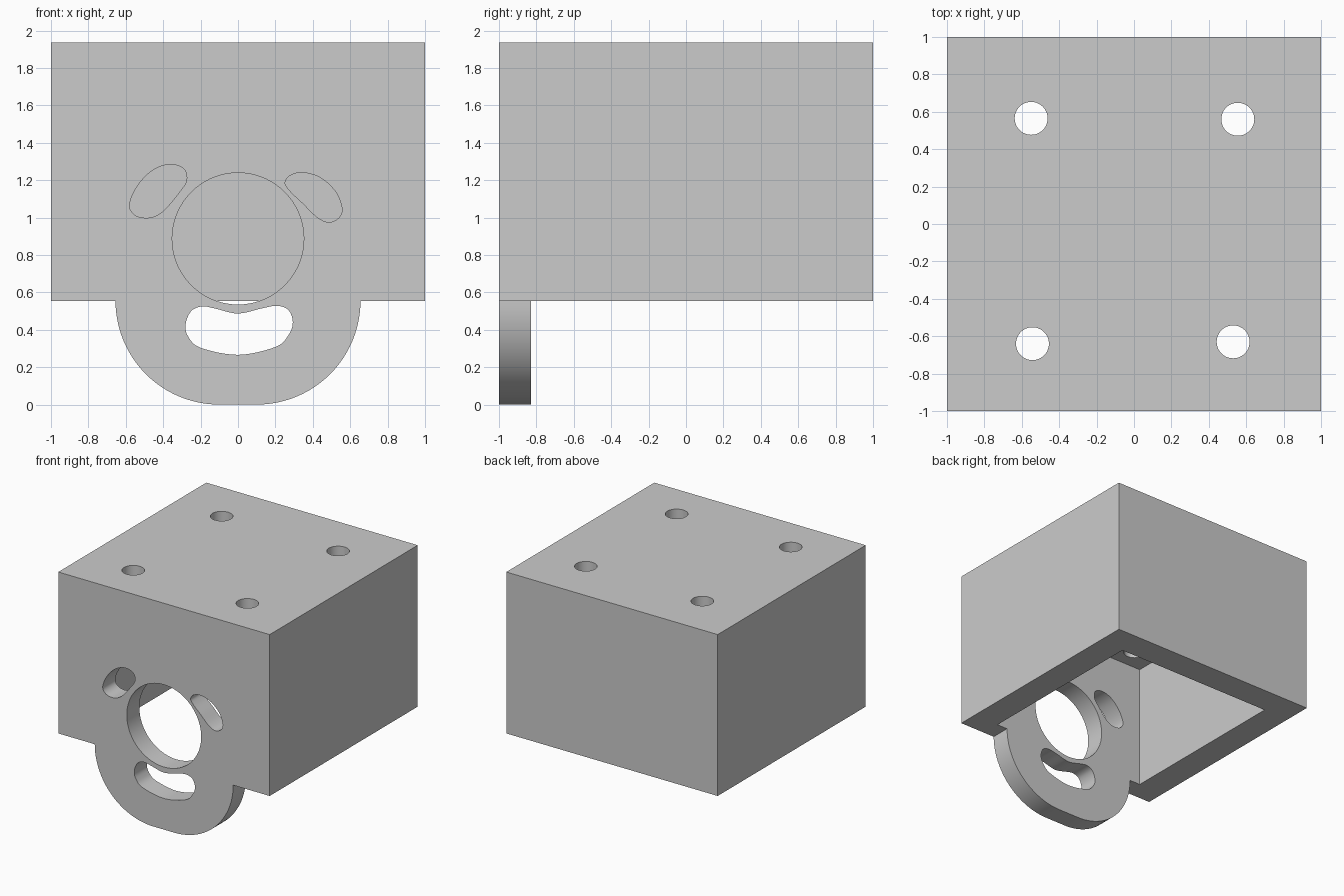
import bpy, bmesh, math
from mathutils import Vector

cube = bpy.data.objects.get("Cube")
if cube:
    bpy.data.objects.remove(cube, do_unlink=True)

# Main dimensions
TOP, RIM, CEILING = 1.935, 0.555, 1.635
PANEL_BACK, CAVITY_BACK, CAVITY_SIDE = -0.83, 0.755, 0.757

grey = bpy.data.materials.new("plain grey")
grey.use_nodes = True
colour = (0.6, 0.6, 0.6, 1)
grey.diffuse_color = colour
grey.node_tree.nodes["Principled BSDF"].inputs["Base Color"].default_value = colour


def prism(name, points, start, end, axis="Y"):
    """Extrude a flat outline along Y (points are x, z) or Z (points are x, y)."""
    place = (lambda p, d: (p[0], d, p[1])) if axis == "Y" else (lambda p, d: (p[0], p[1], d))
    bm = bmesh.new()
    face = bm.faces.new([bm.verts.new(place(p, start)) for p in points])
    ext = bmesh.ops.extrude_face_region(bm, geom=[face])["geom"]
    bmesh.ops.translate(bm, vec=place((0, 0), end - start),
                        verts=[v for v in ext if isinstance(v, bmesh.types.BMVert)])
    bmesh.ops.recalc_face_normals(bm, faces=bm.faces)
    mesh = bpy.data.meshes.new(name)
    bm.to_mesh(mesh)
    bm.free()
    mesh.materials.append(grey)
    obj = bpy.data.objects.new(name, mesh)
    bpy.context.collection.objects.link(obj)
    return obj


def rect(x, low, high):
    return [(-x, low), (x, low), (x, high), (-x, high)]


def arc(cx, cy, r, a, b, n):
    return [(cx + r * math.cos(math.radians(a + (b - a) * i / n)),
             cy + r * math.sin(math.radians(a + (b - a) * i / n))) for i in range(n + 1)]


def smooth_loop(points, steps=6):
    """Closed rounded outline through a few points."""
    pts = [Vector(p) for p in points]
    out = []
    for i in range(len(pts)):
        a, b, c, d = (pts[(i + k) % len(pts)] for k in (-1, 0, 1, 2))
        for s in range(steps):
            t = s / steps
            out.append(0.5 * (2 * b + (c - a) * t + (2 * a - 5 * b + 4 * c - d) * t * t
                              + (3 * b - a - 3 * c + d) * t ** 3))
    return out


def cut(body, cutter):
    mod = body.modifiers.new(cutter.name, "BOOLEAN")
    mod.operation, mod.solver, mod.object = "DIFFERENCE", "EXACT", cutter
    cutter.hide_render = True
    bpy.context.view_layer.objects.active = body
    bpy.ops.object.modifier_apply(modifier=mod.name)
    bpy.data.objects.remove(cutter, do_unlink=True)


# Solid block with the rounded tongue below
outline = ([(1, TOP), (-1, TOP), (-1, RIM)] + arc(-0.1, RIM, 0.555, 180, 270, 24)
           + arc(0.1, RIM, 0.555, 270, 360, 24) + [(1, RIM)])
body = prism("box_with_front_tongue", outline, -1, 1)

# Trim the tongue to the front panel and hollow the box from below
cut(body, prism("underside_cutter", rect(1.5, PANEL_BACK, 1.5), -0.5, RIM, "Z"))
cut(body, prism("cavity_cutter", rect(CAVITY_SIDE, PANEL_BACK, CAVITY_BACK), 0.2, CEILING, "Z"))

# Mounting holes through the top
for x, y in [(-0.55, 0.565), (0.555, 0.56), (-0.543, -0.64), (0.53, -0.63)]:
    cut(body, prism("top_hole_cutter", arc(x, y, 0.088, 0, 360, 48)[:-1], 1.5, 2.2, "Z"))

# Openings through the front panel
round_hole = arc(0, 0.887, 0.352, 0, 360, 72)[:-1]
slot = smooth_loop([(-.19, .525), (-.12, .513), (0, .487), (.13, .515), (.21, .528), (.27, .505),
                    (.293, .44), (.27, .372), (.2, .308), (0, .266), (-.2, .304), (-.267, .365),
                    (-.28, .43), (-.25, .5)])
hole_right = smooth_loop([(-.58, 1.065), (-.54, 1.165), (-.46, 1.25), (-.365, 1.284), (-.29, 1.26),
                          (-.275, 1.2), (-.31, 1.14), (-.4, 1.035), (-.47, 1), (-.545, 1.01)])
hole_left = smooth_loop([(.252, 1.185), (.28, 1.225), (.35, 1.24), (.445, 1.21), (.525, 1.133),
                         (.556, 1.045), (.535, .995), (.482, .975), (.42, 1.005), (.345, 1.078),
                         (.28, 1.14)])
for shape in (round_hole, slot, hole_right, hole_left):
    cut(body, prism("front_opening_cutter", shape, -1.2, -0.6))

# Smooth the curved walls, keep edges sharp
bpy.ops.object.select_all(action="DESELECT")
body.select_set(True)
bpy.context.view_layer.objects.active = body
bpy.ops.object.shade_smooth_by_angle(angle=math.radians(30))
